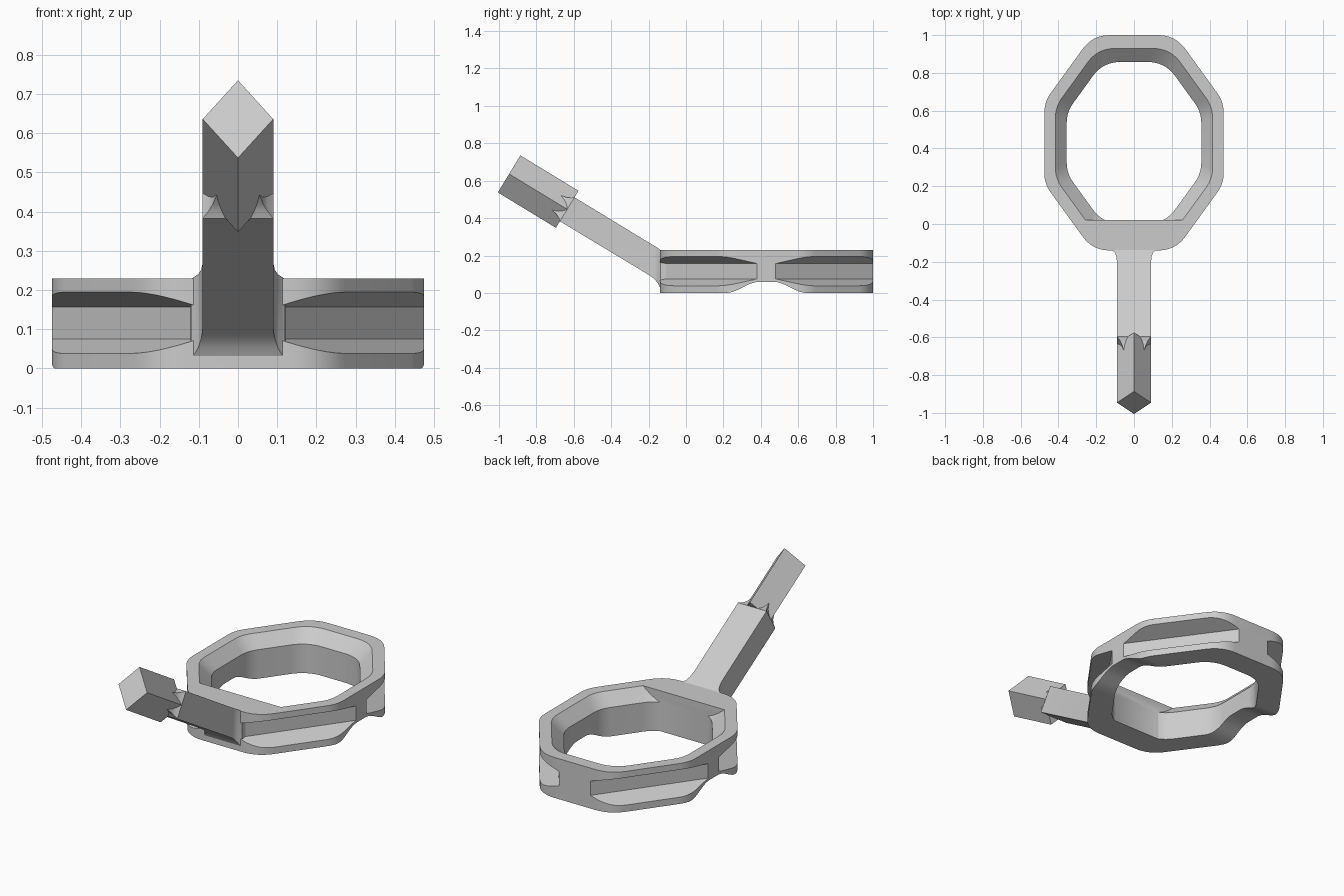
import bpy, bmesh, math
from mathutils import Vector

cube = bpy.data.objects.get("Cube")
if cube:
    bpy.data.objects.remove(cube, do_unlink=True)

grey = bpy.data.materials.new("plain grey")
grey.use_nodes = True
colour = (0.6, 0.6, 0.6, 1)
grey.diffuse_color = colour
grey.node_tree.nodes["Principled BSDF"].inputs["Base Color"].default_value = colour

CENTRE = 0.43    # ring centre on y
HEIGHT = 0.23    # ring height
NORMAL = Vector((0.811, 0.585, 0))   # direction of a diagonal ring side


def loft(name, sections, clip_y=None):
    """Solid through a list of equal-length closed sections."""
    bm = bmesh.new()
    rows = [[bm.verts.new(p) for p in s] for s in sections]
    n = len(rows[0])
    for a, b in zip(rows, rows[1:]):
        for i in range(n):
            j = (i + 1) % n
            bm.faces.new((a[i], a[j], b[j], b[i]))
    bm.faces.new(rows[0][::-1])
    bm.faces.new(rows[-1])
    if clip_y is not None:
        geom = bm.verts[:] + bm.edges[:] + bm.faces[:]
        bmesh.ops.bisect_plane(bm, geom=geom, plane_co=(0, clip_y, 0),
                               plane_no=(0, -1, 0), clear_outer=True)
        bmesh.ops.holes_fill(bm, edges=[e for e in bm.edges if e.is_boundary])
    bmesh.ops.recalc_face_normals(bm, faces=bm.faces)
    mesh = bpy.data.meshes.new(name)
    bm.to_mesh(mesh)
    bm.free()
    mesh.materials.append(grey)
    obj = bpy.data.objects.new(name, mesh)
    bpy.context.collection.objects.link(obj)
    return obj


def activate(obj):
    bpy.ops.object.select_all(action='DESELECT')
    obj.select_set(True)
    bpy.context.view_layer.objects.active = obj


def cut(target, cutter):
    cutter.hide_render = True
    mod = target.modifiers.new("cut", 'BOOLEAN')
    mod.operation = 'DIFFERENCE'
    mod.solver = 'EXACT'
    mod.object = cutter
    activate(target)
    bpy.ops.object.modifier_apply(modifier=mod.name)
    bpy.data.objects.remove(cutter, do_unlink=True)


def octagon(scale, z, radius=0.18, steps=8):
    """Long octagon with rounded corners."""
    quarter = [(0.475, 0.216), (0.219, 0.57)]
    half = quarter + [(-x, y) for x, y in reversed(quarter)]
    corners = [Vector(p) * scale for p in half + [(-x, -y) for x, y in half]]
    points = []
    for i, c in enumerate(corners):
        a = (corners[i - 1] - c).normalized()
        b = (corners[(i + 1) % len(corners)] - c).normalized()
        reach = radius / math.tan(a.angle(b) / 2)
        for k in range(steps + 1):
            t = k / steps
            p = c + a * reach * (1 - t) ** 2 + b * reach * t ** 2
            points.append((p.x, p.y + CENTRE, z))
    return points


# Ring body
ring = loft("ring", [octagon(1, 0), octagon(1, HEIGHT)])

# Opening with a sloped upper lip and a flat front wall
cut(ring, loft("opening_cutter", [octagon(0.75, -0.1), octagon(0.75, 0.165),
                                  octagon(0.915, 0.25)], clip_y=0.02))

# Tapered grooves on the four diagonal sides
groove = [(0.414, 0.075), (0.414, 0.157), (0.57, 0.217), (0.57, 0.016)]
for sx in (-1, 1):
    for sy in (-1, 1):
        n = Vector((NORMAL.x * sx, NORMAL.y * sy, 0))
        along = Vector((-n.y, n.x, 0))
        middle = Vector((0, CENTRE, 0))
        ends = [[middle + n * d + along * s + Vector((0, 0, z)) for d, z in groove]
                for s in (-0.45, 0.45)]
        cut(ring, loft("groove_cutter", ends))

# Arched relief under both sides
arch = []
for k in range(-16, 17):
    dy = 0.22 * k / 16
    t = max(0, (abs(dy) - 0.035) / 0.185)
    arch.append((CENTRE + dy, 0.03 * (1 + math.cos(math.pi * t)) - 0.0005))
arch += [(CENTRE + 0.22, -0.1), (CENTRE - 0.22, -0.1)]
cut(ring, loft("arch_cutter", [[(x, y, z) for y, z in arch] for x in (-1, 1)]))

# Handle frame: joint between shaft and grip, axis and upward direction
joint = Vector((0, -0.635, 0.447))
axis = Vector((0, -0.854, 0.52))
up = Vector((0, 0.52, 0.854))
side = Vector((1, 0, 0))


def upright(y, w, bottom, top):
    return [(-w, y, bottom), (w, y, bottom), (w, y, top), (-w, y, top)]


def slanted(s, f):
    c = joint + axis * s
    return [c + side * 0.09 * f * a + up * 0.075 * f * b
            for a, b in ((-1, -1), (1, -1), (1, 1), (-1, 1))]


# Shaft, flared into the ring and fading into the grip
shaft = loft("handle_shaft", [
    upright(-0.08, 0.125, 0.02, 0.2),
    upright(-0.135, 0.12, 0.022, 0.228),
    upright(-0.15, 0.102, 0.052, 0.24),
    upright(-0.17, 0.094, 0.076, 0.252),
    upright(-0.2, 0.09, 0.097, 0.27),
    slanted(0, 1), slanted(0.015, 0.84), slanted(0.035, 0.71), slanted(0.07, 0.6)])

# Diamond-section grip
grip = loft("handle_grip", [
    [joint + axis * s + side * 0.09 * a + up * 0.116 * b
     for a, b in ((0, -1), (1, 0), (0, 1), (-1, 0))] for s in (0, 0.364)])

for part in (ring, shaft, grip):
    activate(part)
    bpy.ops.object.shade_smooth_by_angle(angle=math.radians(30))
